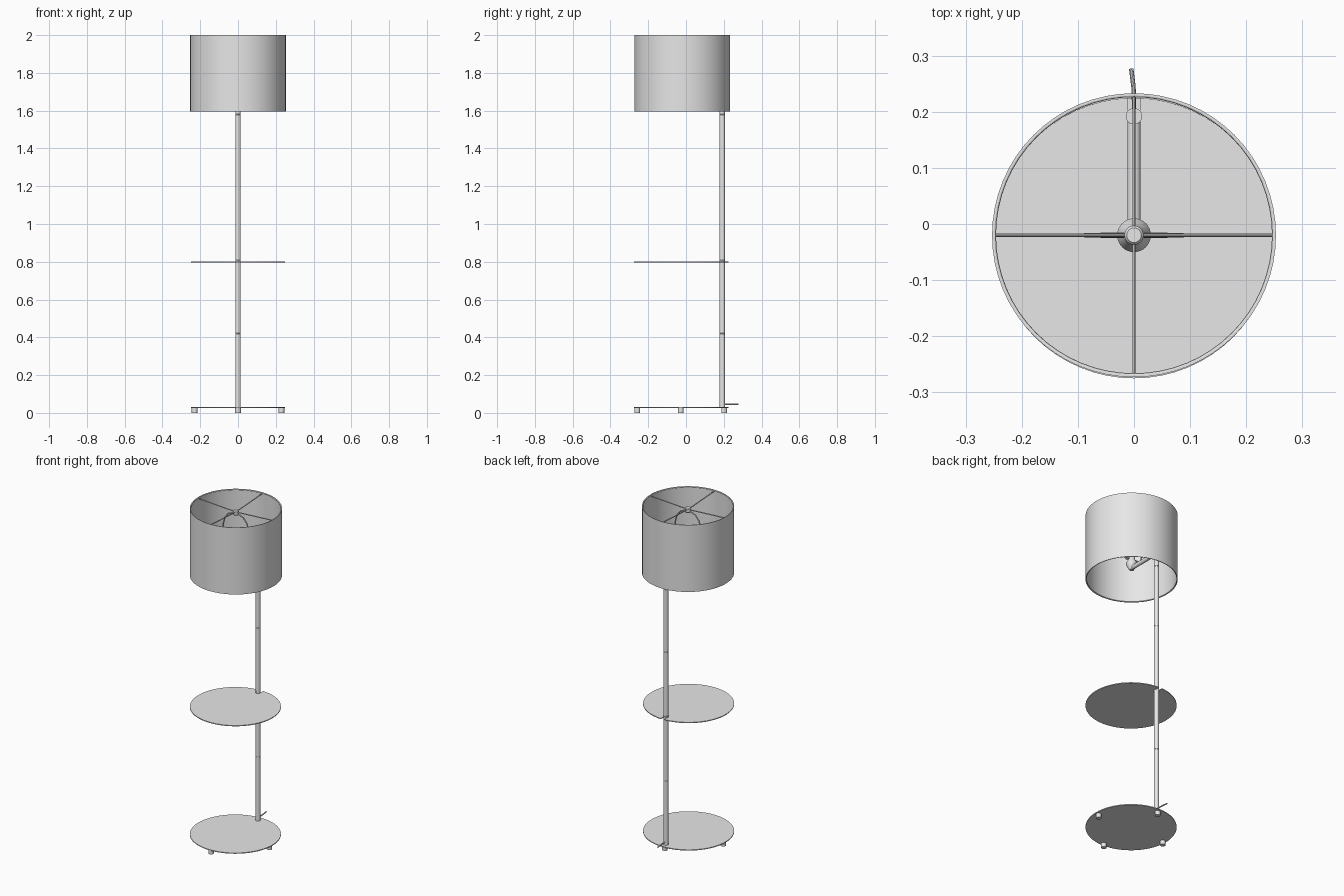
import bpy, bmesh, math
from math import pi, sin, cos
from mathutils import Vector

cube = bpy.data.objects.get("Cube")
if cube:
    bpy.data.objects.remove(cube)

mat = bpy.data.materials.new("light grey")
mat.use_nodes = True
grey = (0.8, 0.8, 0.8, 1)
mat.diffuse_color = grey
mat.node_tree.nodes["Principled BSDF"].inputs["Base Color"].default_value = grey

SHADE_Y, DISC_Y, POLE_Y = -0.02, -0.025, 0.192


def finish(name, bm):
    bmesh.ops.recalc_face_normals(bm, faces=bm.faces)
    mesh = bpy.data.meshes.new(name)
    bm.to_mesh(mesh)
    bm.free()
    ob = bpy.data.objects.new(name, mesh)
    bpy.context.collection.objects.link(ob)
    mesh.materials.append(mat)
    bpy.ops.object.select_all(action='DESELECT')
    ob.select_set(True)
    bpy.context.view_layer.objects.active = ob
    bpy.ops.object.shade_smooth_by_angle(angle=math.radians(35))
    return ob


def lathe(name, profile, y, x=0, n=32, closed=False):
    """Spin (radius, z) points round a vertical axis, capping open ends."""
    bm = bmesh.new()
    rings = [[bm.verts.new((x + r * cos(2 * pi * i / n), y + r * sin(2 * pi * i / n), z))
              for i in range(n)] for r, z in profile]
    pairs = list(zip(rings, rings[1:]))
    if closed:
        pairs.append((rings[-1], rings[0]))
    for a, b in pairs:
        for i in range(n):
            j = (i + 1) % n
            bm.faces.new((a[i], a[j], b[j], b[i]))
    if not closed:
        bm.faces.new(rings[0])
        bm.faces.new(rings[-1])
    return finish(name, bm)


def tube(name, points, radius, n=10):
    """Sweep a circle along a path."""
    pts = [Vector(p) for p in points]
    bm = bmesh.new()
    rings = []
    side = None
    for k, p in enumerate(pts):
        t = (pts[min(k + 1, len(pts) - 1)] - pts[max(k - 1, 0)]).normalized()
        if side is None:
            side = t.orthogonal()
        side = (side - t * side.dot(t)).normalized()
        up = t.cross(side)
        rings.append([bm.verts.new(p + radius * (side * cos(2 * pi * i / n) + up * sin(2 * pi * i / n)))
                      for i in range(n)])
    for a, b in zip(rings, rings[1:]):
        for i in range(n):
            j = (i + 1) % n
            bm.faces.new((a[i], a[j], b[j], b[i]))
    bm.faces.new(rings[0])
    bm.faces.new(rings[-1])
    return finish(name, bm)


# Base plate with four feet
lathe("base_plate", [(0.25, 0.025), (0.25, 0.03)], DISC_Y, n=64)
for k in range(4):
    a = k * pi / 2
    lathe("foot", [(0.015, 0), (0.015, 0.025)], DISC_Y - 0.003 + 0.23 * sin(a), 0.23 * cos(a), n=20)

# Shelf with a slot at the back that receives the pole
bm = bmesh.new()
w, R = 0.011, 0.25
start = math.asin(w / R)
n = 64
outline = [(R * sin(a), DISC_Y + R * cos(a))
           for a in (start + (2 * pi - 2 * start) * i / n for i in range(n + 1))]
outline += [(-w, POLE_Y), (w, POLE_Y)]
face = bm.faces.new([bm.verts.new((x, y, 0.797)) for x, y in outline])
ext = bmesh.ops.extrude_face_region(bm, geom=[face])
bmesh.ops.translate(bm, vec=(0, 0, 0.005),
                    verts=[v for v in ext["geom"] if isinstance(v, bmesh.types.BMVert)])
finish("shelf", bm)

# Pole with fine joint grooves
r, g = 0.0145, 0.0135
profile = [(r, 0.03)]
for z in (0.42, 0.81, 1.2, 1.58):
    profile += [(r, z - 0.002), (g, z - 0.001), (g, z + 0.001), (r, z + 0.002)]
profile.append((r, 1.685))
lathe("pole", profile, POLE_Y)

# Arm from pole to lamp socket
tube("arm", [(0, POLE_Y, 1.668), (0, SHADE_Y, 1.668)], 0.012, 20)
lathe("socket", [(0.012, 1.655), (0.03, 1.685), (0.03, 1.7), (0.02, 1.715), (0.017, 1.76)], SHADE_Y)

# Harp: a wire loop bulging out from the socket up to the hub
half = [(0.03, 1.71), (0.06, 1.725), (0.075, 1.77), (0.087, 1.83), (0.086, 1.88),
        (0.074, 1.925), (0.05, 1.955), (0.02, 1.967)]
path = [(-x, SHADE_Y, z) for x, z in half] + [(x, SHADE_Y, z) for x, z in reversed(half)]
tube("harp", path, 0.004)
tube("harp_saddle", [(-0.06, SHADE_Y, 1.723), (0.06, SHADE_Y, 1.723)], 0.005)
lathe("hub", [(0.012, 1.96), (0.017, 1.966), (0.017, 1.985), (0.013, 1.99)], SHADE_Y)

# Spider arms carrying the shade
for k in range(4):
    c, s = cos(k * pi / 2), sin(k * pi / 2)
    tube("spider_arm", [(0.01 * c, SHADE_Y + 0.01 * s, 1.978),
                        (0.248 * c, SHADE_Y + 0.248 * s, 1.992)], 0.003)

# Drum shade and its rim rings
lathe("shade", [(0.253, 1.595), (0.253, 2.0), (0.249, 2.0), (0.249, 1.595)], SHADE_Y, n=64, closed=True)
for z in (1.599, 1.996):
    ring = [(0.249 + 0.003 * cos(a * pi / 4), z + 0.003 * sin(a * pi / 4)) for a in range(8)]
    lathe("shade_ring", ring, SHADE_Y, n=64, closed=True)

# Power cable
tube("cable", [(0, POLE_Y, 0.046), (0, 0.22, 0.046), (-0.001, 0.245, 0.046), (-0.005, 0.277, 0.046)], 0.004)
